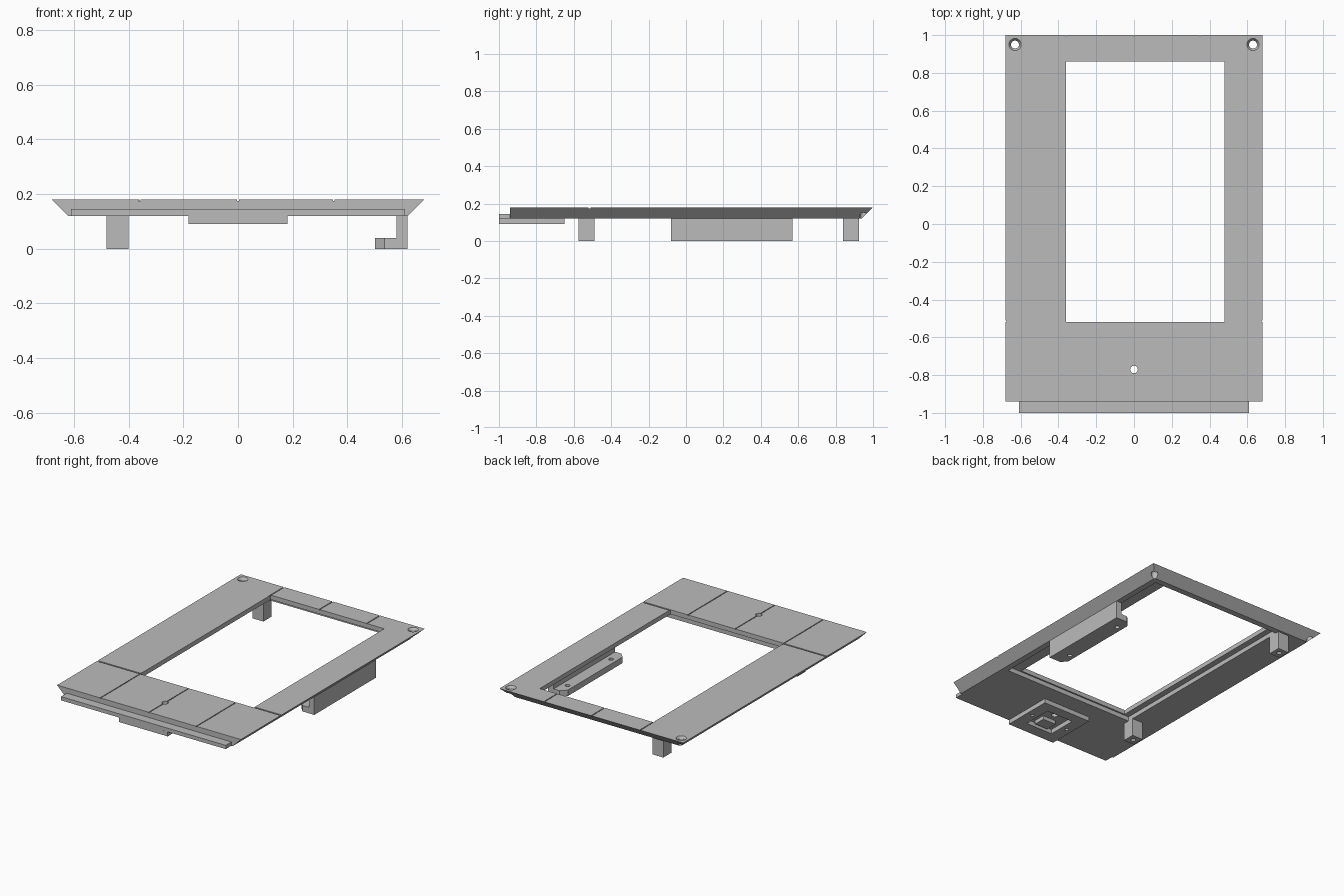
import bpy, bmesh
from mathutils import Matrix

cube = bpy.data.objects.get("Cube")
if cube:
    bpy.data.objects.remove(cube, do_unlink=True)

grey = bpy.data.materials.new("plain grey")
grey.use_nodes = True
tone = (0.5, 0.5, 0.5, 1)
grey.diffuse_color = tone
grey.node_tree.nodes["Principled BSDF"].inputs["Base Color"].default_value = tone


def make(name, bm):
    bmesh.ops.recalc_face_normals(bm, faces=bm.faces)
    mesh = bpy.data.meshes.new(name)
    bm.to_mesh(mesh)
    bm.free()
    mesh.materials.append(grey)
    ob = bpy.data.objects.new(name, mesh)
    bpy.context.collection.objects.link(ob)
    return ob


def prism(name, points, z0, z1):
    bm = bmesh.new()
    face = bm.faces.new([bm.verts.new((x, y, z0)) for x, y in points])
    new = bmesh.ops.extrude_face_region(bm, geom=[face])["geom"]
    bmesh.ops.translate(bm, vec=(0, 0, z1 - z0),
                        verts=[v for v in new if isinstance(v, bmesh.types.BMVert)])
    return make(name, bm)


def box(name, x0, x1, y0, y1, z0, z1):
    return prism(name, [(x0, y0), (x1, y0), (x1, y1), (x0, y1)], z0, z1)


def cone(name, x, y, z0, z1, r0, r1):
    bm = bmesh.new()
    bmesh.ops.create_cone(bm, cap_ends=True, segments=24, radius1=r0, radius2=r1, depth=z1 - z0,
                          matrix=Matrix.Translation((x, y, (z0 + z1) / 2)))
    return make(name, bm)


def cut(ob, cutters):
    # Subtract every cutter, keep the result and discard the helpers
    for c in cutters:
        c.hide_render = True
        mod = ob.modifiers.new("cut", "BOOLEAN")
        mod.operation = "DIFFERENCE"
        mod.solver = "EXACT"
        mod.object = c
    bpy.context.view_layer.update()
    graph = bpy.context.evaluated_depsgraph_get()
    mesh = bpy.data.meshes.new_from_object(ob.evaluated_get(graph))
    ob.modifiers.clear()
    ob.data = mesh
    for c in cutters:
        bpy.data.objects.remove(c, do_unlink=True)


TOP, BOTTOM = 0.18, 0.12

# Bezel plate: sides and back slope inward underneath, front is upright
plate = box("bezel_plate", -0.68, 0.68, -0.94, 1.0, BOTTOM, TOP)
for v in plate.data.vertices:
    if v.co.z < 0.15:
        v.co.x *= 0.62 / 0.68
        v.co.y = min(v.co.y, 0.94)

# Window with a wider rebate underneath
cutters = [box("window_cutter", -0.36, 0.48, -0.52, 0.86, 0, 0.3),
           box("rebate_cutter", -0.4, 0.58, -0.53, 0.9, 0, 0.15)]
# Seams on the top surface
for x in (-0.36, 0, 0.35):
    for y0, y1 in ((-1.1, -0.5), (0.84, 1.1)):
        cutters.append(box("seam_cutter", x - 0.003, x + 0.003, y0, y1, 0.175, 0.2))
for x0, x1 in ((-0.8, -0.34), (0.46, 0.8)):
    cutters.append(box("seam_cutter", x0, x1, -0.52, -0.51, 0.174, 0.2))
# Countersunk screw holes and the front button hole
for side in (-1, 1):
    cutters.append(cone("screw_cutter", side * 0.63, 0.95, 0, 0.3, 0.021, 0.021))
    cutters.append(cone("sink_cutter", side * 0.63, 0.95, 0.165, 0.185, 0.022, 0.036))
cutters.append(cone("button_cutter", 0, -0.77, 0, 0.3, 0.02, 0.02))
cut(plate, cutters)

# Front tongue
box("front_tongue", -0.61, 0.61, -1.0, -0.94, BOTTOM, 0.145)

# Mounting pad under the front, with a square pocket and screw holes
pad = box("mounting_pad", -0.18, 0.18, -1.0, -0.65, 0.09, BOTTOM)
pad_cuts = [box("pocket_cutter", -0.1, 0.1, -0.92, -0.72, 0.05, 0.2)]
for side in (-1, 1):
    pad_cuts.append(cone("pad_screw_cutter", side * 0.14, -0.82, 0.05, 0.11, 0.012, 0.012))
cut(pad, pad_cuts)
box("pocket_block", -0.05, 0.05, -0.9, -0.82, 0.095, BOTTOM)

# Two posts on the right side, each with a screw hole from below
for name, y in (("front_post", -0.5325), ("back_post", 0.8825)):
    post = box(name, -0.48, -0.4, y - 0.0425, y + 0.0425, 0, 0.125)
    cut(post, [cone("post_cutter", -0.44, y, -0.05, 0.06, 0.015, 0.015)])

# Long bracket on the left side: wall and a foot with clipped corners
box("bracket_wall", 0.58, 0.62, -0.08, 0.57, 0, BOTTOM)
foot = prism("bracket_foot", [(0.58, -0.08), (0.58, 0.57), (0.535, 0.57), (0.5, 0.535),
                              (0.5, -0.045), (0.535, -0.08)], 0, 0.04)
cut(foot, [cone("foot_cutter", 0.54, y, -0.05, 0.1, 0.015, 0.015) for y in (0.02, 0.48)])
